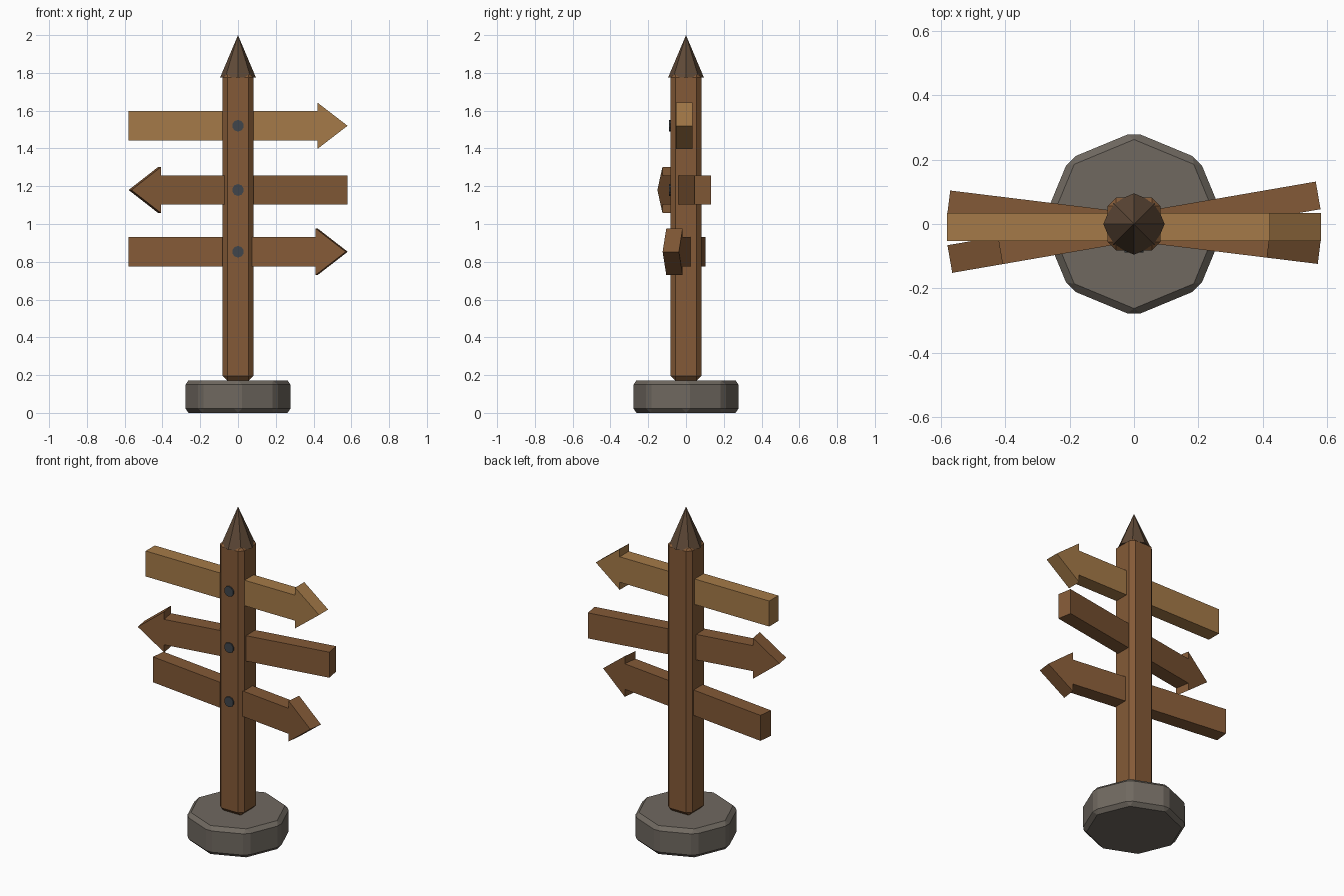
import bpy, bmesh
from math import radians
from mathutils import Matrix

if "Cube" in bpy.data.objects:
    bpy.data.objects.remove(bpy.data.objects["Cube"])


def material(name, rgb):
    m = bpy.data.materials.new(name)
    m.diffuse_color = (*rgb, 1)
    m.use_nodes = True
    m.node_tree.nodes["Principled BSDF"].inputs["Base Color"].default_value = m.diffuse_color
    return m


BROWN = material("brown_wood", (0.23, 0.102, 0.038))
TAN = material("tan_wood", (0.376, 0.195, 0.065))
DARK = material("dark_wood", (0.115, 0.068, 0.039))
STONE = material("stone", (0.16, 0.14, 0.117))
IRON = material("iron", (0.05, 0.06, 0.07))


def add_object(name, bm, mat, bevel=0):
    if bevel:
        bmesh.ops.bevel(bm, geom=bm.edges[:], offset=bevel, segments=1,
                        affect='EDGES', profile=0.5)
    bmesh.ops.recalc_face_normals(bm, faces=bm.faces[:])
    mesh = bpy.data.meshes.new(name)
    bm.to_mesh(mesh)
    bm.free()
    mesh.materials.append(mat)
    ob = bpy.data.objects.new(name, mesh)
    bpy.context.collection.objects.link(ob)
    return ob


def cone(name, mat, sides, r1, r2, z0, z1, bevel=0):
    bm = bmesh.new()
    bmesh.ops.create_cone(bm, cap_ends=True, segments=sides, radius1=r1, radius2=r2,
                          depth=z1 - z0, matrix=Matrix.Translation((0, 0, (z0 + z1) / 2)))
    return add_object(name, bm, mat, bevel)


def arrow_board(name, mat, z, angle, flip):
    # arrow outline in the xz plane, extruded through its thickness
    t = 0.0435
    outline = [(-0.58, -0.077), (0.42, -0.077), (0.42, -0.123), (0.58, 0),
               (0.42, 0.123), (0.42, 0.077), (-0.58, 0.077)]
    bm = bmesh.new()
    face = bm.faces.new([bm.verts.new((flip * x, -t, h)) for x, h in outline])
    out = bmesh.ops.extrude_face_region(bm, geom=[face])
    moved = [v for v in out["geom"] if isinstance(v, bmesh.types.BMVert)]
    bmesh.ops.translate(bm, verts=moved, vec=(0, 2 * t, 0))
    ob = add_object(name, bm, mat)
    ob.location = (0, -0.01, z)
    ob.rotation_euler.z = radians(angle)


# stone foot
cone("stone_base", STONE, 8, 0.286, 0.286, 0, 0.172, 0.022)

# square post with chamfered edges
bm = bmesh.new()
bmesh.ops.create_cube(bm, size=1, matrix=Matrix.Translation((0, 0, 0.985))
                      @ Matrix.Diagonal((0.163, 0.163, 1.63, 1)))
add_object("post", bm, BROWN, 0.025)

# pointed cap
cone("post_cap", DARK, 8, 0.095, 0, 1.775, 2.0)

# arrow boards, each with a bolt on the front of the post
boards = [("top", TAN, 1.52, 0, 1), ("middle", BROWN, 1.18, 9.8, -1),
          ("lower", BROWN, 0.853, -7, 1)]
for label, mat, z, angle, flip in boards:
    arrow_board(label + "_board", mat, z, angle, flip)
    bolt = cone(label + "_bolt", IRON, 10, 0.031, 0.031, -0.015, 0.015)
    bolt.rotation_euler.x = radians(90)
    bolt.location = (0, -0.074, z)
